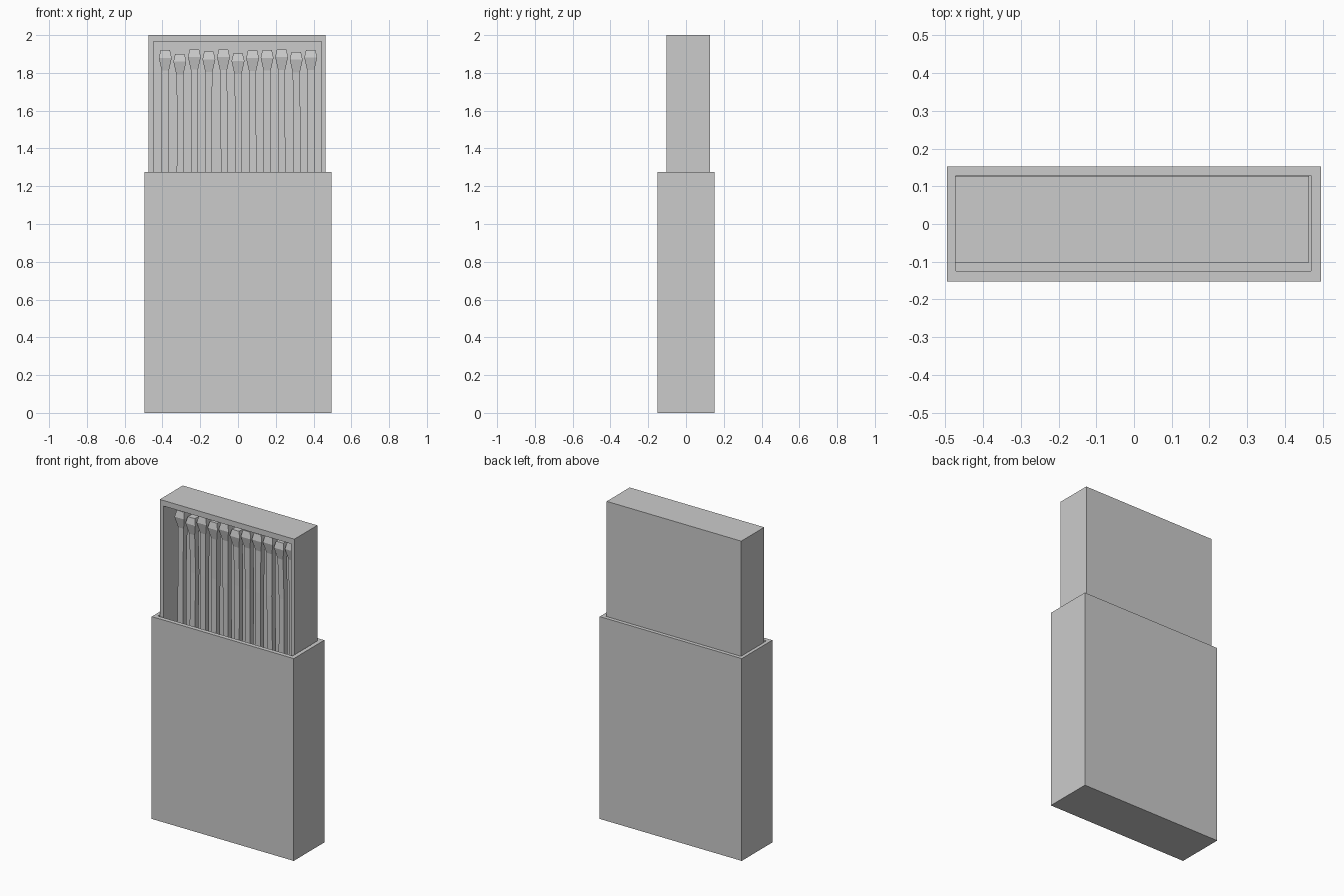
import bpy, bmesh, random
from mathutils import Vector

if "Cube" in bpy.data.objects:
    bpy.data.objects.remove(bpy.data.objects["Cube"])

random.seed(4)


def finish(bm, name):
    bmesh.ops.recalc_face_normals(bm, faces=bm.faces[:])
    mesh = bpy.data.meshes.new(name)
    bm.to_mesh(mesh)
    bm.free()
    obj = bpy.data.objects.new(name, mesh)
    bpy.context.collection.objects.link(obj)
    return obj


def skin(bm, loops):
    """Join a sequence of four-vertex loops with quads and cap both ends."""
    loops = [[bm.verts.new(p) for p in loop] for loop in loops]
    for a, b in zip(loops, loops[1:]):
        for i in range(4):
            j = (i + 1) % 4
            bm.faces.new((a[i], a[j], b[j], b[i]))
    bm.faces.new(loops[0][::-1])
    bm.faces.new(loops[-1])


def rect(lo, hi, axis, level):
    """Rectangle across the box lo-hi, at the given level along an axis."""
    u, v = [k for k in range(3) if k != axis]
    pts = []
    for a, b in ((lo, lo), (hi, lo), (hi, hi), (lo, hi)):
        p = Vector((0, 0, 0))
        p[axis], p[u], p[v] = level, a[u], b[v]
        pts.append(p)
    return pts


def open_box(name, outer, inner, axis, closed, mouth, floor):
    """Skin outside from closed end to mouth, then back inside to the floor."""
    bm = bmesh.new()
    skin(bm, [rect(*outer, axis, closed), rect(*outer, axis, mouth),
              rect(*inner, axis, mouth), rect(*inner, axis, floor)])
    return finish(bm, name)


def match(name, rings):
    """Square-section rings (x, y, z, half width) skinned into one matchstick."""
    bm = bmesh.new()
    skin(bm, [rect((x - h, y - h, z), (x + h, y + h, z), 2, z)
              for x, y, z, h in rings])
    return finish(bm, name)


# outer sleeve, open at the top
open_box("sleeve",
         ((-0.495, -0.152, 0), (0.495, 0.152, 0)),
         ((-0.471, -0.125, 0), (0.469, 0.129, 0)), 2, 0, 1.275, 0.025)

# sliding tray, open at the front
open_box("tray",
         ((-0.474, 0, 0.75), (0.464, 0, 2.0)),
         ((-0.448, 0, 0.785), (0.441, 0, 1.965)), 1, 0.127, -0.102, 0.10)

# row of slightly crooked matches
tops = [1.92, 1.90, 1.925, 1.912, 1.923, 1.903, 1.918, 1.92, 1.924, 1.91, 1.922]


def jitter():
    return random.uniform(-0.006, 0.006)


for i, top in enumerate(tops):
    x, y = -0.385 + i * 0.077, 0.0
    match(f"match_{i + 1}", [
        (x + jitter(), y + jitter(), top - 1.11, 0.018),
        (x + jitter(), y + jitter(), 1.55, 0.018),
        (x, y, top - 0.108, 0.019),
        (x, y, top - 0.04, 0.034),
        (x, y, top, 0.025),
    ])
